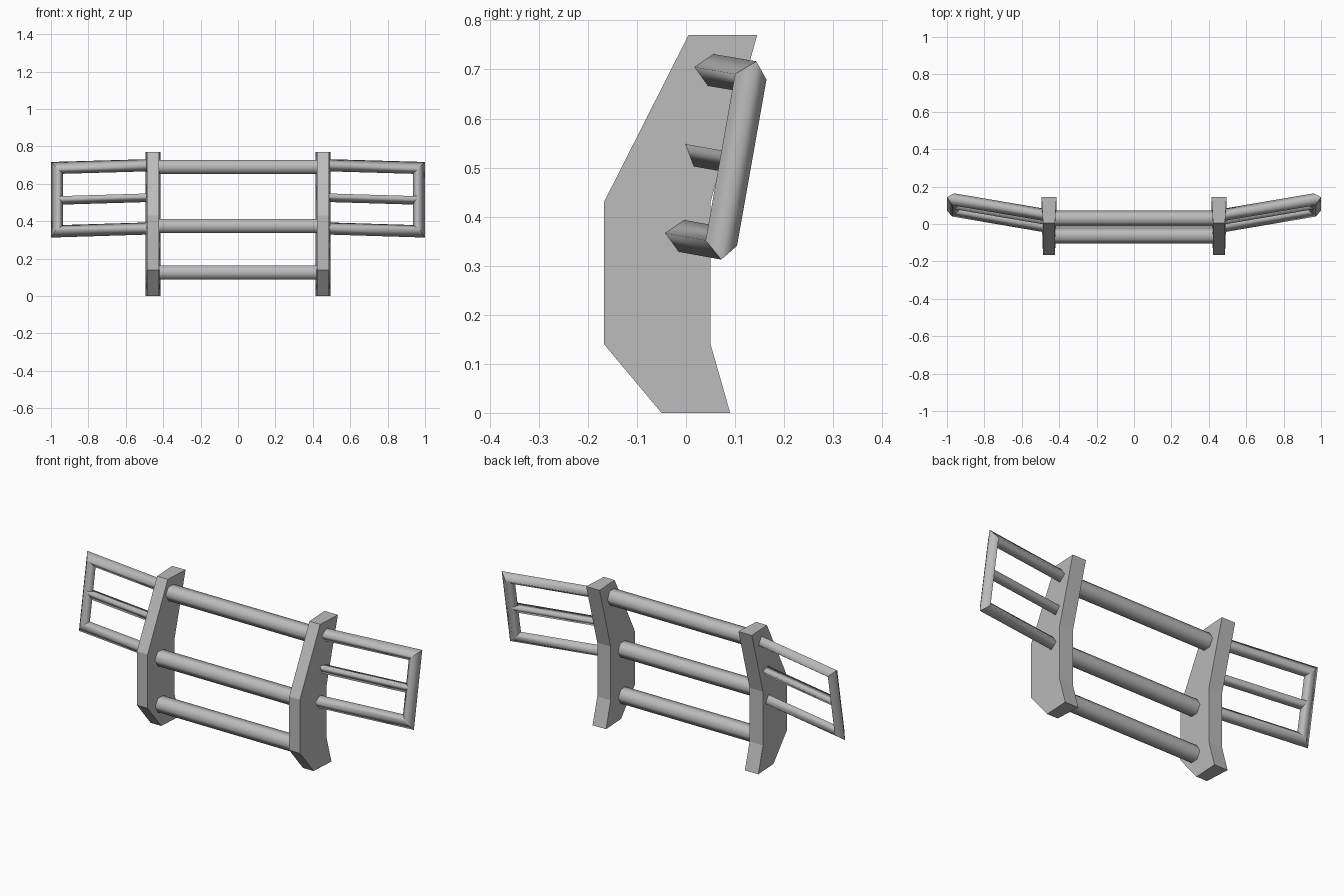
import bpy, bmesh
from math import sin, cos, tau, pi
from mathutils import Vector

cube = bpy.data.objects.get("Cube")
if cube:
    bpy.data.objects.remove(cube)

steel = bpy.data.materials.new("grey_steel")
steel.use_nodes = True
colour = (0.5, 0.5, 0.5, 1)
steel.diffuse_color = colour
steel.node_tree.nodes["Principled BSDF"].inputs["Base Color"].default_value = colour


def finish(name, bm):
    bmesh.ops.recalc_face_normals(bm, faces=bm.faces)
    mesh = bpy.data.meshes.new(name)
    bm.to_mesh(mesh)
    bm.free()
    mesh.materials.append(steel)
    obj = bpy.data.objects.new(name, mesh)
    bpy.context.collection.objects.link(obj)


def tube(name, path, normal, radius, sides, start=0.0):
    """Sweep a polygon along a flat path, with mitred corners."""
    bm = bmesh.new()
    path = [Vector(p) for p in path]
    normal = Vector(normal).normalized()
    across = [normal.cross(b - a).normalized() for a, b in zip(path, path[1:])]
    rings = []
    for i, p in enumerate(path):
        a, b = across[max(i - 1, 0)], across[min(i, len(across) - 1)]
        mitre = (a + b) / (1 + a.dot(b))
        angles = [start + tau * k / sides for k in range(sides)]
        rings.append([bm.verts.new(p + radius * (mitre * cos(t) + normal * sin(t)))
                      for t in angles])
    for r, s in zip(rings, rings[1:]):
        for k in range(sides):
            j = (k + 1) % sides
            bm.faces.new((r[k], r[j], s[j], s[k])).smooth = True
    for ring in (rings[0], rings[-1]):
        bm.faces.new(ring)
    # Crisp mitre joints and end caps
    for ring in rings:
        for k in range(sides):
            edge = bm.edges.get((ring[k], ring[(k + 1) % sides]))
            edge.smooth = False
    finish(name, bm)


# Upright plates: y, z, half width (narrower along the front edge)
BACK, FRONT = 0.04, 0.032
PROFILE = [(-0.05, 0, FRONT), (0.09, 0, BACK), (0.05, 0.14, BACK), (0.05, 0.43, BACK),
           (0.145, 0.77, BACK), (0.005, 0.77, FRONT), (-0.167, 0.43, FRONT),
           (-0.167, 0.14, FRONT)]


def upright(name, x):
    bm = bmesh.new()
    left = [bm.verts.new((x - w, y, z)) for y, z, w in PROFILE]
    right = [bm.verts.new((x + w, y, z)) for y, z, w in PROFILE]
    bm.faces.new(left)
    bm.faces.new(right)
    for i in range(len(PROFILE)):
        j = (i + 1) % len(PROFILE)
        bm.faces.new((left[i], left[j], right[j], right[i]))
    finish(name, bm)


# Cross bars between the uprights
for name, y, z in (("top_bar", 0.03, 0.69), ("middle_bar", -0.062, 0.374),
                   ("bottom_bar", -0.062, 0.125)):
    tube(name, [(-0.45, y, z), (0.45, y, z)], (0, 1, 0), 0.043, 6, pi / 6 * 3)

# Side wings, swept back and leaning
for side, s in (("left", 1), ("right", -1)):
    upright(side + "_upright", s * 0.4545)
    top_in, top_out = Vector((s * 0.45, 0.044, 0.70)), Vector((s * 0.967, 0.132, 0.685))
    low_in, low_out = Vector((s * 0.45, -0.016, 0.362)), Vector((s * 0.967, 0.072, 0.346))
    normal = (top_out - top_in).cross(low_out - top_out)
    tube(side + "_wing_frame", [top_in, top_out, low_out, low_in], normal, 0.033, 4)
    # Thin centre rail with one corner pointing down
    mid_in, mid_out = (top_in + low_in) / 2, (top_out + low_out) / 2
    down = normal.cross(mid_out - mid_in).dot(low_in - top_in) > 0
    tube(side + "_wing_rail", [mid_in, mid_out], normal, 0.028, 3, 0 if down else pi)
